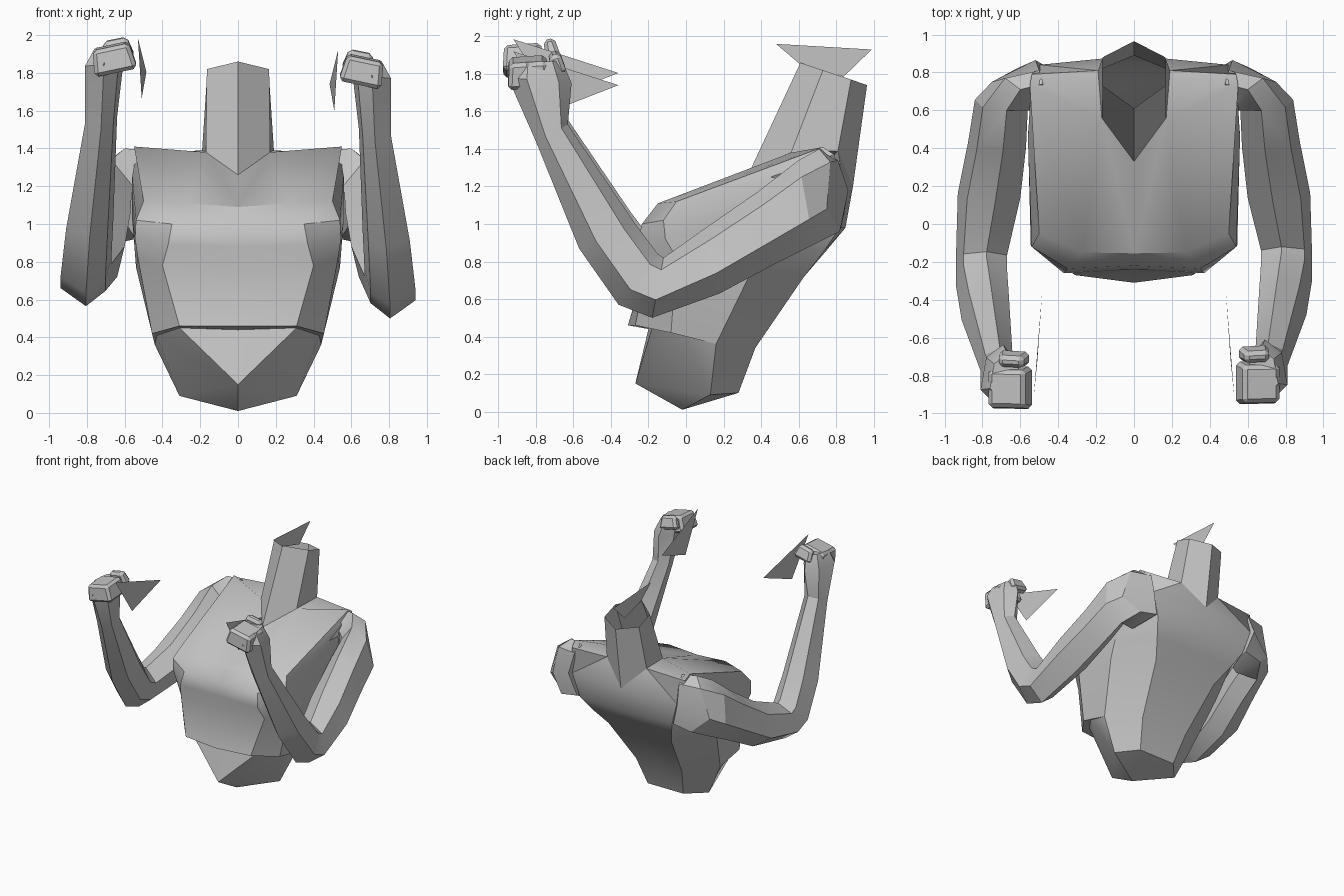
import bpy
import bmesh
from math import radians
from mathutils import Matrix

if "Cube" in bpy.data.objects:
    bpy.data.objects.remove(bpy.data.objects["Cube"])

GREY = (0.55, 0.55, 0.55, 1)
material = bpy.data.materials.new("clay grey")
material.use_nodes = True
material.diffuse_color = GREY
material.node_tree.nodes["Principled BSDF"].inputs["Base Color"].default_value = GREY


def finish(bm, name, angle=30, mirrored=False):
    """Weld, optionally mirror across x, orient and shade a mesh."""
    if mirrored:
        bmesh.ops.mirror(bm, geom=bm.verts[:] + bm.edges[:] + bm.faces[:],
                         axis='X', merge_dist=0.001)
    bmesh.ops.remove_doubles(bm, verts=bm.verts[:], dist=0.0005)
    bmesh.ops.recalc_face_normals(bm, faces=bm.faces[:])
    mesh = bpy.data.meshes.new(name)
    bm.to_mesh(mesh)
    bm.free()
    obj = bpy.data.objects.new(name, mesh)
    bpy.context.collection.objects.link(obj)
    mesh.materials.append(material)
    bpy.ops.object.select_all(action='DESELECT')
    obj.select_set(True)
    bpy.context.view_layer.objects.active = obj
    bpy.ops.object.shade_smooth_by_angle(angle=radians(angle))


def add_face(bm, verts):
    """Make a face, skipping corners that share a position."""
    kept = []
    for v in verts:
        if all((v.co - k.co).length > 0.001 for k in kept):
            kept.append(v)
    if len(kept) > 2:
        bm.faces.new(kept)


def loft(bm, rings, closed):
    """Bridge successive rings of points with faces."""
    rows = [[bm.verts.new(p) for p in ring] for ring in rings]
    count = len(rows[0])
    for low, high in zip(rows, rows[1:]):
        for i in range(count if closed else count - 1):
            j = (i + 1) % count
            add_face(bm, (low[i], low[j], high[j], high[i]))
    return rows


# Torso: half rings from front centre round to back centre, bottom to top
hip = [(0, -.27, .15), (0, -.27, .15), (.31, .13, .09),
       (.31, .13, .09), (.17, .28, .1), (0, .28, .1)]
waist_back = [(.44, .16, .36), (.22, .37, .34), (0, .37, .34)]
waist = [(0, -.2, .44), (.31, -.18, .45), (.43, -.02, .41)] + waist_back
rib_edge = [(0, -.31, .46), (.31, -.27, .46), (.455, -.08, .42)] + waist_back
chest_fold = [(0, -.22, .76), (.4, -.21, .78), (.53, -.05, .82),
              (.54, .36, .77), (.3, .63, .72), (0, .63, .72)]
bust = [(0, -.24, .88), (.37, -.26, .89), (.545, -.11, .92),
        (.55, .42, .9), (.38, .74, .86), (0, .75, .86)]
chest = [(0, -.22, .99), (.35, -.235, 1), (.54, -.12, 1.02),
         (.56, .48, 1.02), (.44, .82, .98), (0, .85, .98)]
collar = [(0, -.155, 1.09), (.27, -.15, 1.11), (.5, -.05, 1.12),
          (.56, .45, 1.25), (.5, .84, 1.18), (0, .89, 1.2)]
shoulder_top = [(0, .33, 1.26), (.17, .56, 1.38), (.55, .73, 1.41),
                (.54, .79, 1.37), (.19, .81, 1.39), (0, .89, 1.2)]

bm = bmesh.new()
rows = loft(bm, [hip, waist, rib_edge, chest_fold, bust, chest, collar, shoulder_top], False)
add_face(bm, rows[-1][1:5])
base = bm.verts.new((0, -.02, .01))
for a, b in zip(rows[0], rows[0][1:]):
    add_face(bm, (a, b, base))
finish(bm, "torso", 32, mirrored=True)

# Open six-sided neck
bm = bmesh.new()
loft(bm, [[shoulder_top[i] for i in (0, 1, 4, 5)],
          [(0, .61, 1.86), (.165, .73, 1.82), (.165, .88, 1.77), (0, .965, 1.74)]], False)
finish(bm, "neck", 20, mirrored=True)

# Flat fin standing in the neck opening
bm = bmesh.new()
add_face(bm, [bm.verts.new((0, y, z)) for y, z in
              ((.48, 1.96), (.99, 1.93), (.84, 1.785), (.61, 1.85))])
finish(bm, "head_fin")

# Shoulder rings turn the arm from sideways to forward
SHOULDER = [[(.48, .74, 1.39), (.5, .81, 1.34), (.52, .865, 1.18),
             (.46, .83, .99), (.48, .62, .97), (.5, .6, 1.28)],
            [(.6, .71, 1.4), (.68, .77, 1.33), (.75, .75, 1.08),
             (.62, .82, .96), (.54, .62, .92), (.55, .6, 1.27)]]
# Arm stations: upper edge (y, z), lower edge (y, z), inner x, outer x
ARM = [((.6, 1.34), (.68, .89), .56, .84),
       ((.38, 1.17), (.46, .78), .57, .875),
       ((.12, .99), (.18, .63), .6, .93),
       ((-.12, .82), (-.18, .5), .67, .94),
       ((-.15, .84), (-.36, .57), .67, .94),
       ((-.27, 1.0), (-.57, .87), .66, .91),
       ((-.63, 1.53), (-.8, 1.44), .64, .81),
       ((-.61, 1.75), (-.95, 1.78), .61, .81),
       ((-.66, 1.87), (-.92, 1.86), .61, .76)]
ELBOW = 3
# Cross-section: fraction across the width, fraction from lower to upper edge
SECTION = [(.4, 1), (.85, .8), (1, .3), (.5, 0), (.12, .25), (0, .7)]


def section_ring(station, side, lift):
    top, bottom, inner, outer = station
    ring = []
    for across, up in SECTION:
        y, z = (b + (t - b) * up for t, b in zip(top, bottom))
        ring.append((side * (inner + (outer - inner) * across), y - lift * .4, z + lift))
    return ring


def hand_block(name, side, lift, centre, size, tilt, taper):
    """A chamfered block, narrowed toward its top."""
    bm = bmesh.new()
    bmesh.ops.create_cube(bm, size=1)
    for v in bm.verts:
        if v.co.z > 0:
            v.co.x *= taper
            v.co.y *= taper
    bmesh.ops.scale(bm, vec=size, verts=bm.verts[:])
    bmesh.ops.bevel(bm, geom=bm.edges[:], offset=.02, segments=1, affect='EDGES')
    x, y, z = centre
    bmesh.ops.transform(bm, verts=bm.verts[:], matrix=(
        Matrix.Translation((side * x, y - lift * .4, z + lift))
        @ Matrix.Rotation(radians(tilt), 4, 'X')
        @ Matrix.Rotation(radians(side * 12), 4, 'Y')))
    finish(bm, name, 20)


for side, label, raised in ((1, "left", 0), (-1, "right", .065)):
    # Arm from shoulder to palm; one forearm is held a little higher
    bm = bmesh.new()
    rings = [[(side * x, y, z) for x, y, z in ring] for ring in SHOULDER]
    rings += [section_ring(s, side, raised if i >= ELBOW else 0) for i, s in enumerate(ARM)]
    rows = loft(bm, rings, True)
    add_face(bm, rows[0])
    add_face(bm, rows[-1])
    finish(bm, label + "_arm", 30)

    # Curled fingers and thumb
    hand_block(label + "_fingers", side, raised, (.66, -.84, 1.81), (.23, .23, .14), 4, .85)
    hand_block(label + "_thumb", side, raised, (.64, -.69, 1.86), (.17, .08, .11), 15, .75)

    # Flat blade beside the hand
    bm = bmesh.new()
    add_face(bm, [bm.verts.new((side * x, y, z + raised)) for x, y, z in
                  ((.53, -.92, 1.92), (.485, -.36, 1.74), (.51, -.72, 1.6))])
    finish(bm, label + "_blade")
